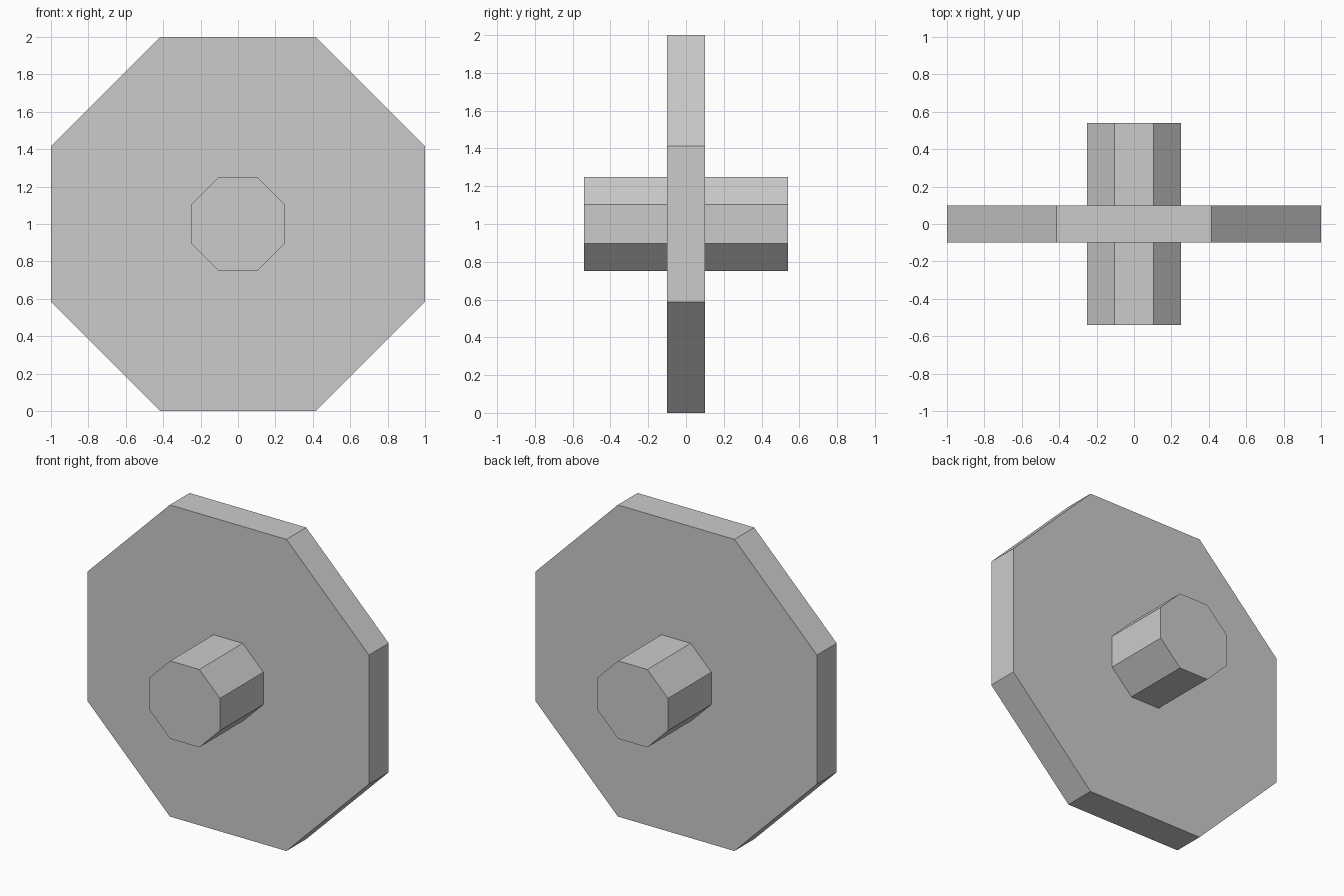
import bpy, bmesh
from math import cos, sin, pi

if "Cube" in bpy.data.objects:
    bpy.data.objects.remove(bpy.data.objects["Cube"])

SIDES = 8
# Lathe profile along y: (distance from centre to flat, y)
PROFILE = [(0.25, -0.54), (0.25, -0.10), (1.0, -0.10),
           (1.0, 0.10), (0.25, 0.10), (0.25, 0.54)]


def ring(bm, flat, y):
    """Octagonal ring with flats facing up, down and sideways."""
    r = flat / cos(pi / SIDES)
    angles = [(i + 0.5) * 2 * pi / SIDES for i in range(SIDES)]
    return [bm.verts.new((r * cos(a), y, r * sin(a))) for a in angles]


# Wheel disc with a hub stub on each side, as one closed solid
bm = bmesh.new()
rings = [ring(bm, flat, y) for flat, y in PROFILE]
for a, b in zip(rings, rings[1:]):
    for i in range(SIDES):
        j = (i + 1) % SIDES
        bm.faces.new((a[i], a[j], b[j], b[i]))

# Hub end caps
bm.faces.new(rings[0])
bm.faces.new(rings[-1])
bmesh.ops.recalc_face_normals(bm, faces=bm.faces)

mesh = bpy.data.meshes.new("wheel_with_hub")
bm.to_mesh(mesh)
bm.free()
wheel = bpy.data.objects.new("wheel_with_hub", mesh)
wheel.location.z = 1.0
bpy.context.collection.objects.link(wheel)
